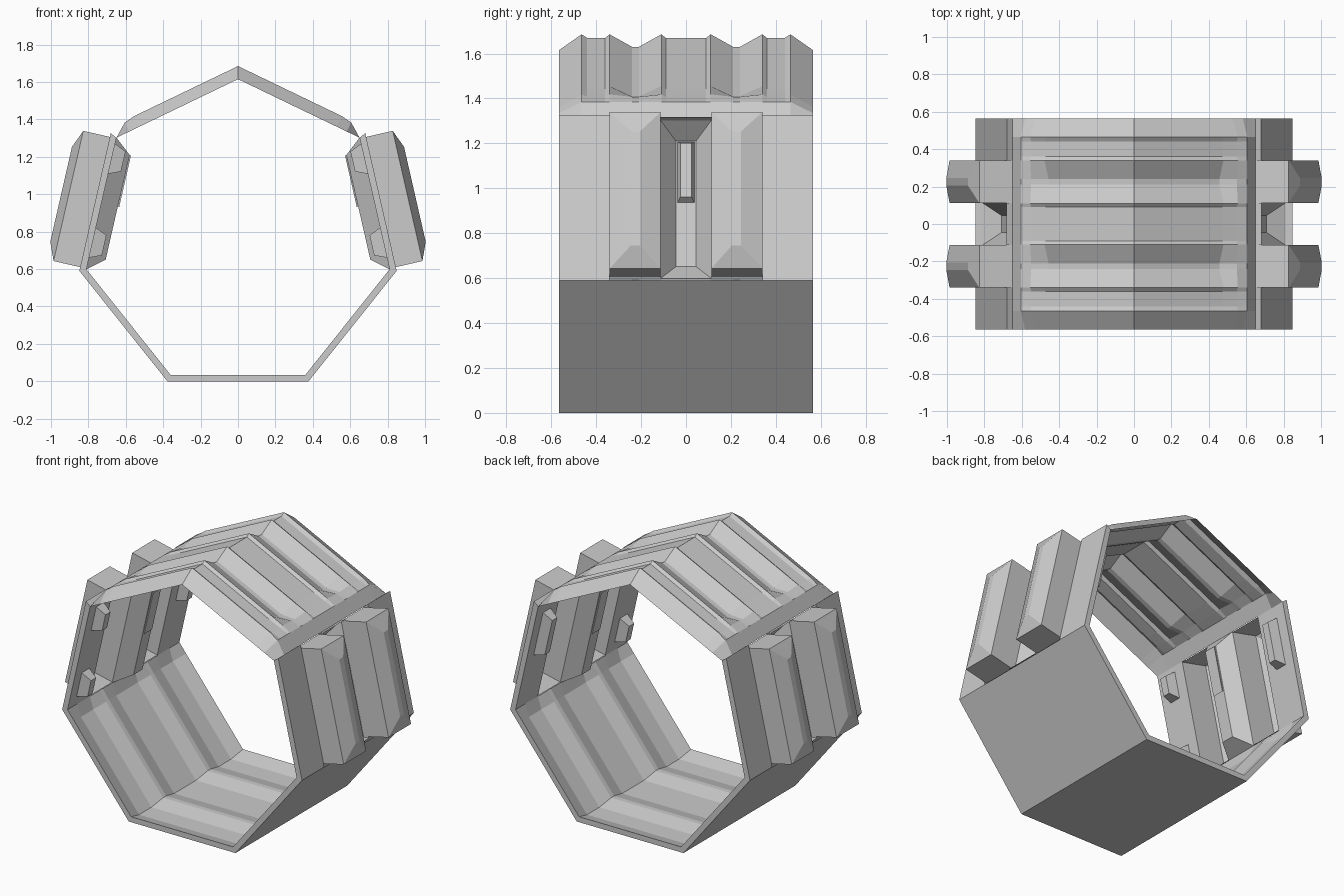
import bpy, bmesh, math

if "Cube" in bpy.data.objects:
    bpy.data.objects.remove(bpy.data.objects["Cube"])

STEP = 2 * math.pi / 7          # seven-sided ring
TAN = math.tan(STEP / 2)
CZ, Y = 0.784, 0.565            # ring centre height, half depth
INNER, OUTER = 0.749, 0.784     # distance of wall faces from ring centre


def point(a, d, t, y, side=1):
    """a: wall direction from up, d: distance from centre, t: along wall."""
    return (side * (math.sin(a) * d + math.cos(a) * t), y,
            CZ + math.cos(a) * d - math.sin(a) * t)


def make(name, verts, faces):
    me = bpy.data.meshes.new(name)
    me.from_pydata(verts, [], faces)
    bm = bmesh.new()
    bm.from_mesh(me)
    bmesh.ops.remove_doubles(bm, verts=bm.verts, dist=1e-5)
    bmesh.ops.recalc_face_normals(bm, faces=bm.faces)
    bm.to_mesh(me)
    bm.free()
    ob = bpy.data.objects.new(name, me)
    bpy.context.collection.objects.link(ob)
    return ob


def sheet(name, rows):
    n = len(rows[0])
    faces = [(i * n + j, i * n + j + 1, (i + 1) * n + j + 1, (i + 1) * n + j)
             for i in range(len(rows) - 1) for j in range(n - 1)]
    return make(name, [p for r in rows for p in r], faces)


def rings(name, a, levels, side, base=False):
    """Stack of rectangles (d, y0, y1, t0, t1) on a wall, last one capped."""
    v, f = [], []
    for d, y0, y1, t0, t1 in levels:
        v += [point(a, d, t, y, side) for y, t in ((y0, t0), (y1, t0), (y1, t1), (y0, t1))]
    for i in range(len(levels) - 1):
        for j in range(4):
            k = (j + 1) % 4
            f.append((4 * i + j, 4 * i + k, 4 * i + 4 + k, 4 * i + 4 + j))
    m = len(v) - 4
    f.append((m, m + 1, m + 2, m + 3))
    if base:
        f.append((3, 2, 1, 0))
    return make(name, v, f)


def mirrored(half):
    return [(-y, d) for y, d in half] + [(y, d) for y, d in reversed(half)]


# Roof: corrugated sheet whose grooves close before the lower border
full = mirrored([(Y, .749), (.465, .812), (.44, .798), (.36, .798), (.34, .812),
                 (.24, .762), (.21, .762), (.11, .812), (.09, .798)])
filled = [(y, d if abs(y) > .5 else max(d, .8)) for y, d in full]
level = [(y, d if abs(y) > .5 else .803) for y, d in full]
border = [(y, INNER) for y, d in full]
A = STEP / 2
right = [[point(A, d, -d * TAN, y) for y, d in full]]
for t, prof in ((.14, full), (.225, filled), (.285, level), (.361, border)):
    right.append([point(A, d, t, y) for y, d in prof])
left = [[(-x, y, z) for x, y, z in r] for r in reversed(right[1:])]
sheet("roof_panels", left + right)

# Lower lining: ribbed floor and lower walls
ribs = mirrored([(Y, .749), (.465, .778), (.34, .778), (.24, .752), (.21, .752), (.11, .778)])
B = 2.5 * STEP
flat = [(y, INNER) for y, d in ribs]
half = [[point(B, d, -INNER * TAN, y) for y, d in flat],
        [point(B, d, -.285, y) for y, d in ribs],
        [point(B, d, d * TAN, y) for y, d in ribs]]
sheet("floor_lining", half + [[(-x, y, z) for x, y, z in r] for r in reversed(half)])

# Lower hull: flat outer skin with end rims
rows = []
for k in (2, 3, 4, 5):
    rows.append([point(k * STEP, d / math.cos(STEP / 2), 0, y)
                 for d, y in ((INNER, -Y), (OUTER, -Y), (OUTER, Y), (INNER, Y))])
sheet("lower_hull", rows)

# Side walls
W = 1.5 * STEP
for side, label in ((1, "right"), (-1, "left")):
    for s, end in ((-1, "front"), (1, "back")):
        lo, hi = sorted((s * .34, s * Y))
        # Edge wall plate
        rings(f"{label}_{end}_wall", W,
              [(INNER, lo, hi, -INNER * TAN, INNER * TAN),
               (OUTER, lo, hi, -OUTER * TAN, OUTER * TAN)], side, True)
        # Hollow outer housing with a hipped face
        lo, hi = sorted((s * .113, s * .34))
        m = s * .225
        rings(f"{label}_{end}_housing", W,
              [(INNER, lo, hi, -.357, .357), (.93, lo, hi, -.357, .357),
               (.97, m - .02, m + .02, -.26, .26)], side)
        # Inner wall clips: two short at the front, one tall at the back
        spans = [(-.32, -.17), (.14, .29)] if s < 0 else [(-.28, 0)]
        for i, (t0, t1) in enumerate(spans):
            y = s * .455
            rings(f"{label}_{end}_clip_{i + 1}", W,
                  [(.755, y - .04, y + .04, t0 - .01, t1 + .01),
                   (.685, y - .025, y + .025, t0 + .02, t1 - .02)], side)
    # Central column pushed into the room
    rings(f"{label}_centre_column", W,
          [(OUTER, -.113, .113, -.368, .368), (INNER, -.113, .113, -.361, .361),
           (.66, -.045, .045, -.287, .287)], side)
    # Central clip
    rings(f"{label}_centre_clip", W,
          [(.652, -.04, .04, -.285, 0), (.69, -.025, .025, -.27, -.025)], side, True)
